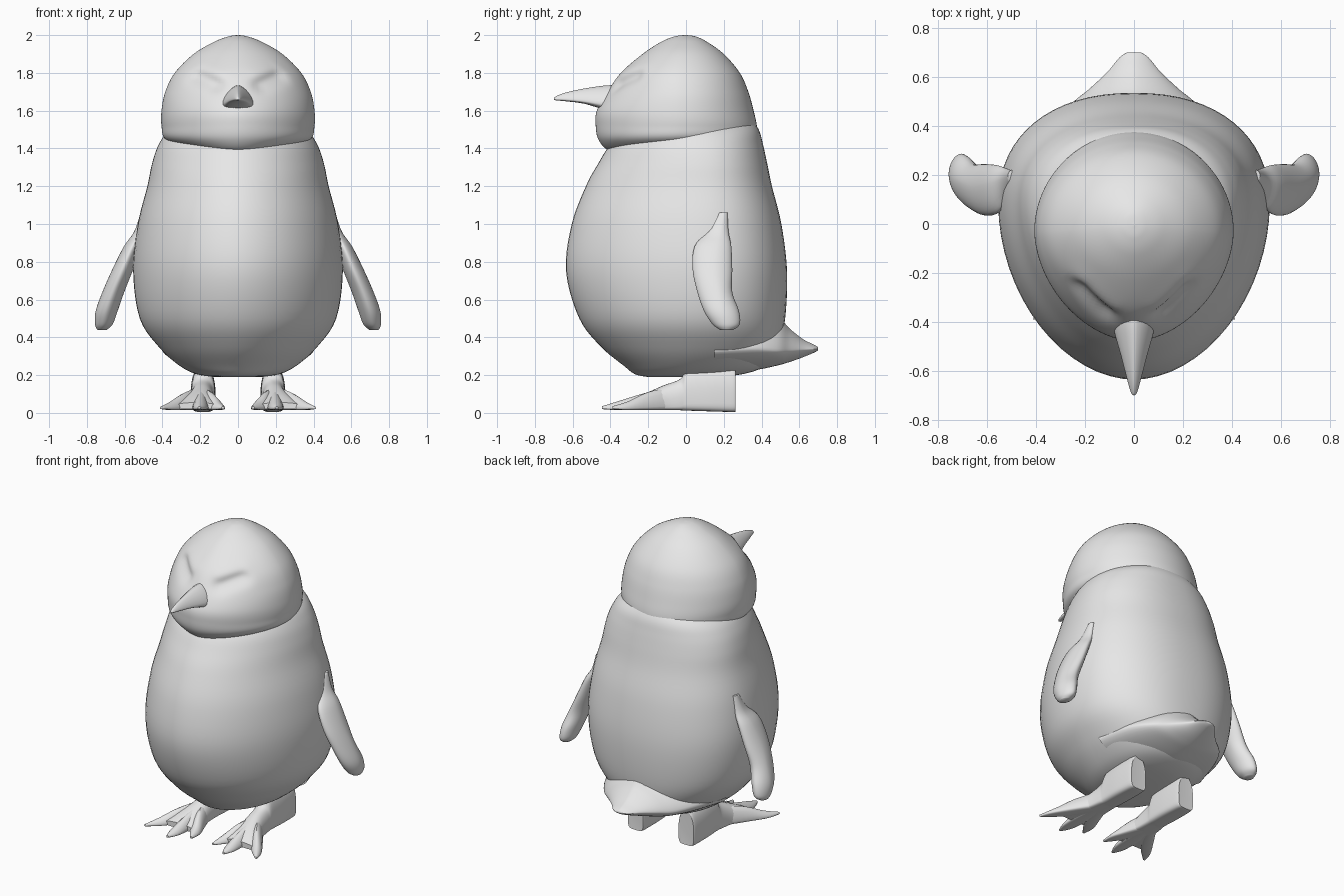
import bpy, bmesh, math
from mathutils import Vector

cube = bpy.data.objects.get("Cube")
if cube:
    bpy.data.objects.remove(cube)

grey = bpy.data.materials.new("plain grey")
grey.use_nodes = True
grey.diffuse_color = (0.8, 0.8, 0.8, 1)
grey.node_tree.nodes["Principled BSDF"].inputs["Base Color"].default_value = (0.8, 0.8, 0.8, 1)


def smooth_sections(sections, steps):
    """Catmull-Rom interpolation between the given cross-sections."""
    out = []
    last = len(sections) - 1
    for i in range(last):
        rows = [sections[max(0, min(last, i + k))] for k in (-1, 0, 1, 2)]
        for j in range(steps):
            t = j / steps
            out.append([b + 0.5 * t * (c - a + t * (2 * a - 5 * b + 4 * c - d
                        + t * (3 * (b - c) + d - a))) for a, b, c, d in zip(*rows)])
    return out + [list(sections[last])]


def loft(name, sections, axis="z", low=2, high=2, sides=48, steps=5, mirror=1, shape=None, angle=50):
    """Section: position, x centre, half width, low edge, high edge, widest level.
    low / high are the roundness exponents of the two halves."""
    bm = bmesh.new()
    rings = []
    for pos, cx, half, lo, hi, mid in smooth_sections(sections, steps):
        ring = []
        for k in range(sides):
            a = math.tau * k / sides
            c, s = math.cos(a), math.sin(a)
            n = high if s > 0 else low
            x = cx + half * math.copysign(abs(c) ** (2 / n), c)
            v = mid + (hi - mid if s > 0 else lo - mid) * abs(s) ** (2 / n)
            p = Vector((x, v, pos) if axis == "z" else (x, pos, v))
            if shape:
                p = shape(p)
            p.x *= mirror
            ring.append(bm.verts.new(p))
        rings.append(ring)
    for r, q in zip(rings, rings[1:]):
        for k in range(sides):
            m = (k + 1) % sides
            bm.faces.new((r[k], r[m], q[m], q[k]))
    bm.faces.new(rings[0])
    bm.faces.new(rings[-1])
    bmesh.ops.recalc_face_normals(bm, faces=bm.faces)
    mesh = bpy.data.meshes.new(name)
    bm.to_mesh(mesh)
    bm.free()
    mesh.materials.append(grey)
    obj = bpy.data.objects.new(name, mesh)
    bpy.context.collection.objects.link(obj)
    bpy.ops.object.select_all(action="DESELECT")
    obj.select_set(True)
    bpy.context.view_layer.objects.active = obj
    bpy.ops.object.shade_smooth_by_angle(angle=math.radians(angle))
    return obj


# Body: egg shape with a slightly keeled breast
loft("body", [
    (.19, 0, .12, -.2, .15, 0),
    (.205, 0, .22, -.27, .3, 0),
    (.25, 0, .31, -.33, .42, .03),
    (.35, 0, .42, -.45, .49, .05),
    (.5, 0, .52, -.565, .525, .06),
    (.75, 0, .555, -.635, .535, .08),
    (1, 0, .53, -.605, .505, .08),
    (1.2, 0, .48, -.53, .455, .08),
    (1.32, 0, .455, -.465, .43, .08),
    (1.42, 0, .42, -.4, .408, .07),
    (1.5, 0, .36, -.3, .385, .06),
    (1.58, 0, .22, -.15, .33, .05),
], low=1.9, high=2.25, sides=64, angle=70)


# Head: dome with chin, slanted eye hollows and brow swellings
def face(p):
    eye_in, eye_out = Vector((.12, -.36, 1.735)), Vector((.23, -.28, 1.79))
    q = Vector((abs(p.x), p.y, p.z))
    line = eye_out - eye_in
    t = max(0, min(1, (q - eye_in).dot(line) / line.length_squared))
    near = eye_in + line * t
    hollow = math.exp(-((q - near).length / .045) ** 2)
    brow = math.exp(-((q - near - Vector((0, .03, .075))).length / .05) ** 2)
    inward = Vector((-p.x, -p.y, 0)).normalized()
    return p + inward * (.028 * hollow - .012 * brow)


loft("head", [
    (1.385, 0, .22, -.36, .3, -.05),
    (1.395, 0, .28, -.42, .34, -.05),
    (1.45, 0, .385, -.465, .375, -.04),
    (1.52, 0, .405, -.478, .375, -.03),
    (1.6, 0, .405, -.472, .358, -.03),
    (1.7, 0, .385, -.415, .33, -.03),
    (1.8, 0, .335, -.345, .285, -.03),
    (1.9, 0, .235, -.23, .2, -.02),
    (1.965, 0, .125, -.13, .11, -.01),
    (1.993, 0, .05, -.06, .05, -.01),
    (2, 0, .005, -.01, 0, -.005),
], low=1.8, high=2, sides=96, steps=8, shape=face, angle=70)

# Beak: ridged cone drooping at the tip
loft("beak", [
    (-.36, 0, .09, 1.595, 1.735, 1.635),
    (-.43, 0, .083, 1.605, 1.733, 1.635),
    (-.54, 0, .053, 1.637, 1.717, 1.65),
    (-.64, 0, .027, 1.65, 1.695, 1.66),
    (-.69, 0, .012, 1.655, 1.675, 1.662),
    (-.7, 0, .002, 1.66, 1.664, 1.662),
], axis="y", low=2.4, high=1.5, sides=24)

# Tail: flattened wedge sweeping out of the lower back
loft("tail", [
    (.15, 0, .4, .215, .5, .33),
    (.35, 0, .34, .225, .52, .34),
    (.48, 0, .265, .25, .51, .33),
    (.55, 0, .185, .27, .445, .33),
    (.62, 0, .11, .295, .39, .335),
    (.68, 0, .06, .32, .36, .338),
    (.7, 0, .03, .333, .347, .34),
], axis="y", low=1.7, high=1.5, angle=70)

for side, sign in (("left", 1), ("right", -1)):
    # Flipper: blade hanging outward from the flank
    loft(side + "_flipper", [
        (1.06, .5, .015, .17, .22, .2),
        (.96, .52, .03, .11, .225, .18),
        (.88, .56, .045, .045, .24, .16),
        (.76, .61, .055, .035, .245, .15),
        (.64, .66, .058, .06, .245, .17),
        (.54, .695, .058, .095, .28, .19),
        (.47, .71, .047, .14, .285, .21),
        (.44, .72, .025, .18, .25, .215),
    ], low=1.8, high=1.8, sides=32, mirror=sign, angle=70)

    # Leg and foot: upright shank sloping down into the web
    loft(side + "_foot", [
        (.262, .185, .05, .01, .22, .1),
        (.25, .185, .06, .005, .24, .1),
        (.13, .185, .066, .008, .25, .1),
        (.01, .185, .063, .012, .24, .09),
        (-.03, .188, .062, .014, .18, .06),
        (-.12, .195, .07, .015, .145, .045),
        (-.22, .212, .095, .018, .1, .035),
        (-.3, .222, .12, .02, .055, .028),
    ], axis="y", low=5, high=2.2, sides=32, mirror=sign)

    # Toes: three tapering claws fanning forward
    for toe, tip_x, tip_y in (("inner", .08, -.375), ("middle", .205, -.445), ("outer", .405, -.39)):
        loft(side + "_" + toe + "_toe", [
            (-.06, .19, .04, .015, .14, .04),
            (-.2, .19 + (tip_x - .19) * .4, .045, .015, .11, .03),
            (tip_y + .08, .19 + (tip_x - .19) * .75, .037, .015, .06, .025),
            (tip_y, tip_x, .008, .02, .035, .027),
        ], axis="y", low=3, high=1.7, sides=16, mirror=sign)
